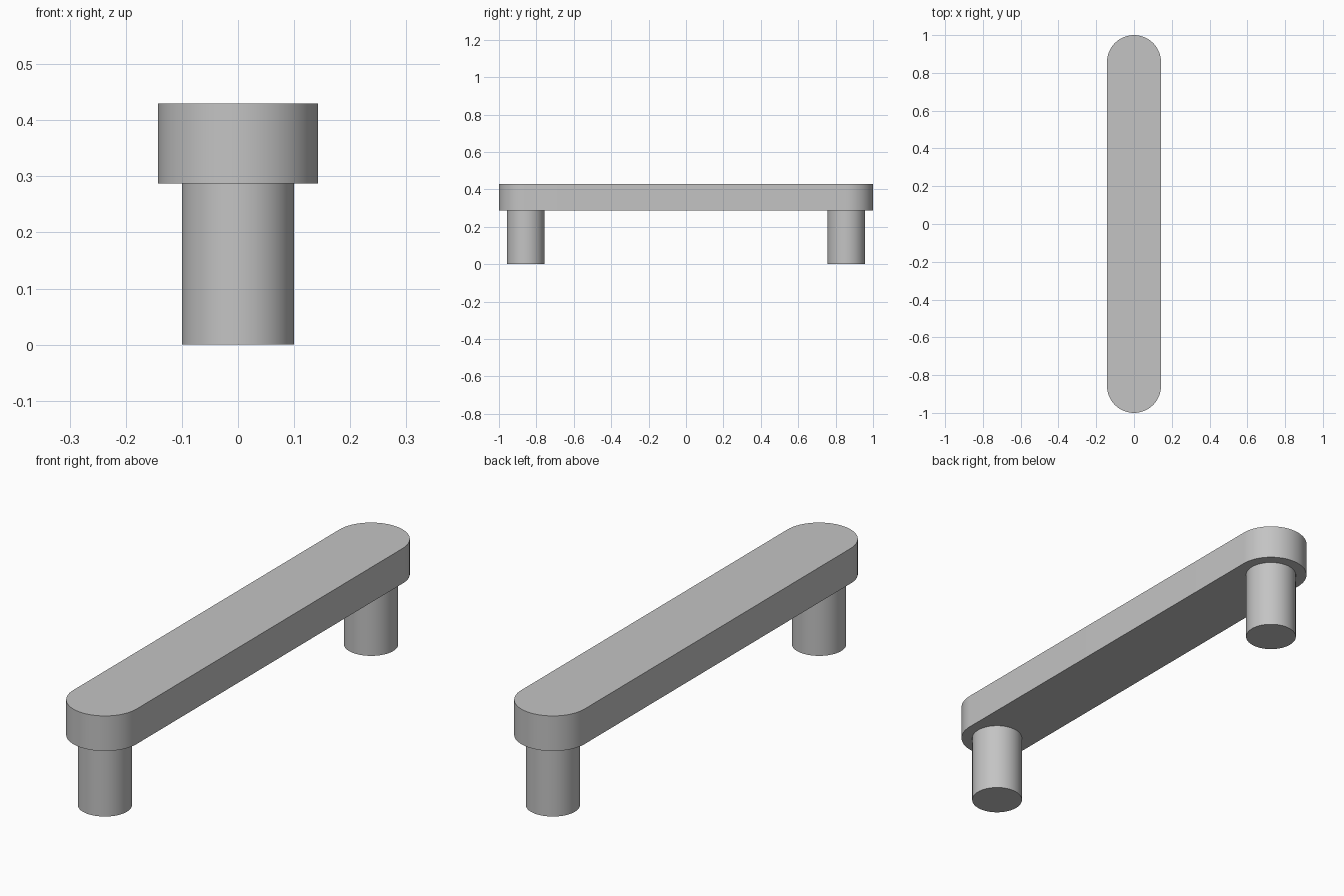
import bpy
import bmesh
from math import cos, sin, pi, radians

cube = bpy.data.objects.get("Cube")
if cube:
    bpy.data.objects.remove(cube, do_unlink=True)

BAR_RADIUS = 0.143
BAR_BOTTOM, BAR_TOP = 0.287, 0.43
LEG_RADIUS = 0.1
LEG_Y = 1 - BAR_RADIUS
ARC_STEPS = 32

grey = bpy.data.materials.new("satin_grey")
grey.use_nodes = True
colour = (0.55, 0.55, 0.55, 1)
grey.diffuse_color = colour
grey.node_tree.nodes["Principled BSDF"].inputs["Base Color"].default_value = colour


def arc(radius, centre_y, start, sweep, steps):
    angles = [start + sweep * i / steps for i in range(steps + 1)]
    return [(radius * cos(a), centre_y + radius * sin(a)) for a in angles]


def extrude_outline(name, outline, bottom, top):
    """Closed prism from an outline, with smooth walls and sharp rims."""
    bm = bmesh.new()
    base = bm.faces.new([bm.verts.new((x, y, bottom)) for x, y in outline])
    extruded = bmesh.ops.extrude_face_region(bm, geom=[base], use_keep_orig=True)
    verts = [g for g in extruded["geom"] if isinstance(g, bmesh.types.BMVert)]
    bmesh.ops.translate(bm, verts=verts, vec=(0, 0, top - bottom))
    bmesh.ops.recalc_face_normals(bm, faces=bm.faces)
    mesh = bpy.data.meshes.new(name)
    bm.to_mesh(mesh)
    bm.free()
    mesh.materials.append(grey)
    obj = bpy.data.objects.new(name, mesh)
    bpy.context.collection.objects.link(obj)
    bpy.ops.object.select_all(action="DESELECT")
    obj.select_set(True)
    bpy.context.view_layer.objects.active = obj
    bpy.ops.object.shade_smooth_by_angle(angle=radians(30))
    return obj


# Grip bar with fully rounded ends
bar_outline = (arc(BAR_RADIUS, LEG_Y, 0, pi, ARC_STEPS)
               + arc(BAR_RADIUS, -LEG_Y, pi, pi, ARC_STEPS))
extrude_outline("handle_bar", bar_outline, BAR_BOTTOM, BAR_TOP)

# Round posts, concentric with the bar ends
for name, y in (("front_post", -LEG_Y), ("back_post", LEG_Y)):
    circle = arc(LEG_RADIUS, y, 0, 2 * pi, 2 * ARC_STEPS)[:-1]
    extrude_outline(name, circle, 0, BAR_BOTTOM)
